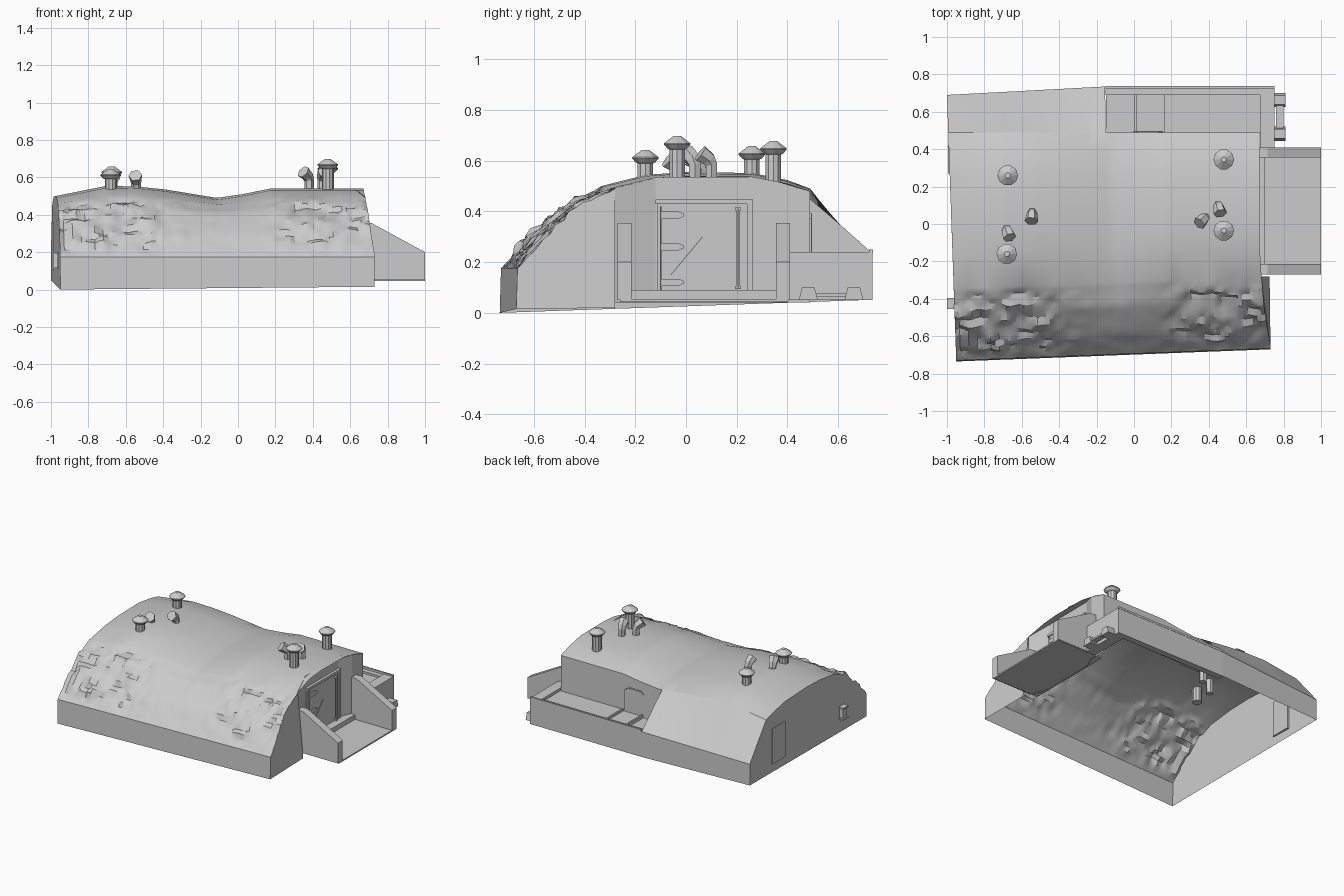
import bpy, bmesh, math
from mathutils import Vector, noise

if "Cube" in bpy.data.objects:
    bpy.data.objects.remove(bpy.data.objects["Cube"])


def finish(name, bm, smooth=None, recalc=True):
    if recalc:
        bmesh.ops.recalc_face_normals(bm, faces=bm.faces)
    me = bpy.data.meshes.new(name)
    bm.to_mesh(me)
    bm.free()
    ob = bpy.data.objects.new(name, me)
    bpy.context.collection.objects.link(ob)
    if smooth:
        bpy.ops.object.select_all(action='DESELECT')
        ob.select_set(True)
        bpy.context.view_layer.objects.active = ob
        bpy.ops.object.shade_smooth_by_angle(angle=math.radians(smooth))
    return ob


def box(name, x0, x1, y0, y1, z0, z1):
    bm = bmesh.new()
    bmesh.ops.create_cube(bm, size=1)
    for v in bm.verts:
        v.co = ((x0 + x1) / 2 + v.co.x * (x1 - x0), (y0 + y1) / 2 + v.co.y * (y1 - y0),
                (z0 + z1) / 2 + v.co.z * (z1 - z0))
    return finish(name, bm)


def prism(name, pts, offset):
    bm = bmesh.new()
    a = [bm.verts.new(p) for p in pts]
    b = [bm.verts.new(Vector(p) + Vector(offset)) for p in pts]
    bm.faces.new(a)
    bm.faces.new(b)
    for i in range(len(a)):
        j = (i + 1) % len(a)
        bm.faces.new((a[i], a[j], b[j], b[i]))
    return finish(name, bm)


def tube(name, pts, r, radii=None):
    cu = bpy.data.curves.new(name, 'CURVE')
    cu.dimensions = '3D'
    cu.bevel_depth, cu.bevel_resolution, cu.use_fill_caps = r, 1, True
    sp = cu.splines.new('POLY')
    sp.use_smooth = False
    sp.points.add(len(pts) - 1)
    for p, q, k in zip(sp.points, pts, radii or [1] * len(pts)):
        p.co = (*q, 1)
        p.radius = k
    ob = bpy.data.objects.new(name, cu)
    bpy.context.collection.objects.link(ob)
    return ob


def interp(table, x):
    for (a, p), (b, q) in zip(table, table[1:]):
        if x <= b:
            return p + (q - p) * max(0, x - a) / (b - a)
    return table[-1][1]


# Earth-covered shell: a cross-section swept along x
ROOF = [(-1, .5), (-.72, .555), (-.55, .55), (-.4, .535), (-.12, .49), (.02, .51), (.17, .54), (.7, .54)]
# y, z, how far it follows the roof line, front taper
PROF = [(-.735, 0, 0, 1), (-.73, .175, 0, 1), (-.62, .30, .1, 1), (-.47, .425, .3, 1), (-.345, .49, .7, 1),
        (-.16, .53, 1, .5), (0, .54, 1, 0), (.26, .537, 1, 0), (.40, .51, .9, 0), (.49, .48, .7, 0),
        (.61, .36, .3, 0), (.735, .235, 0, 0), (.735, .05, 0, 0)]
EDGE, CREASE, TRENCH = 9, 4, -.15


def shell_point(X, v):
    i = min(int(v), len(PROF) - 2)
    y, z, w, t = [a + (b - a) * (v - i) for a, b in zip(PROF[i], PROF[i + 1])]
    s = (X + 1) / 1.68
    y += .065 * s * t
    if v > EDGE:   # back wall narrows and drops toward the left
        k = max(0, min(1, (TRENCH - X) / .85)) * min(1, (v - EDGE) / 2)
        y -= .045 * k
        z -= .03 * k if v < len(PROF) - 1 else 0
    z += w * (interp(ROOF, X) - .54) + (.015 * s if v == 0 else 0)
    left = -.976 - .035 * y
    right = interp([(.19, .73), (.5, .68)], z) if v <= CREASE else .672
    if 1 < v < CREASE:   # lumpy earth on the front bank
        m = .15 + .85 * max(min(1, max(0, (-.3 - X) * 6)), min(1, max(0, (X - .1) * 6)))
        n = noise.noise(Vector((X * 7, v * 1.5, 2))) + 1.1 * noise.noise(Vector((X * 19, v * 3.5, 9)))
        d = .025 * n * m * min(1, (v - 1) * 2, (CREASE - v) * 1.5)
        y -= d * .7
        z += d * .7
    return Vector((left + (right - left) * s, y, z))


xs = [-1 + .85 * i / 36 for i in range(37)] + [TRENCH + .83 * i / 36 for i in range(1, 37)]
vs = [0, 1] + [1 + 3 * i / 16 for i in range(1, 17)] + list(range(5, len(PROF)))
k_edge, k_crease = vs.index(EDGE), vs.index(CREASE)
bm = bmesh.new()
grid = []
for X in xs:
    n = len(vs) if X <= TRENCH + 1e-6 else k_edge + 1
    grid.append([bm.verts.new(shell_point(X, v)) for v in vs[:n]])
for a, b in zip(grid, grid[1:]):
    for j in range(min(len(a), len(b)) - 1):
        bm.faces.new((a[j], b[j], b[j + 1], a[j + 1]))
# end walls, and the upright wall along the trench
bm.faces.new(grid[0])
bm.faces.new(grid[-1][:k_crease + 1] + [bm.verts.new((.725, -.28, .02))])
lows = [bm.verts.new((c[k_edge].co.x, c[k_edge].co.y, .2)) for c in grid[36:]]
for a, b, p, q in zip(grid[36:], grid[37:], lows, lows[1:]):
    bm.faces.new((a[k_edge], b[k_edge], q, p))
end = grid[36]
bm.faces.new(end[k_edge:-1] + [bm.verts.new(end[-2].co - Vector((0, 0, .035))), lows[0]])
finish("earth_shell", bm, 28)

# Splayed entrance wall under the roof edge
cols = [(-.28, .68), (-.12, .63), (.26, .63), (.36, .672), (.49, .672)]
front = [(-.28, .495), (-.12, .535), (.26, .537), (.36, .518), (.49, .48)]
bm = bmesh.new()
rows = [(bm.verts.new((x, y, .04)), bm.verts.new((x, y, interp(front, y)))) for y, x in cols]
for a, b in zip(rows, rows[1:]):
    bm.faces.new((a[0], b[0], b[1], a[1]))
finish("entrance_wall", bm, recalc=False)

# Door with frame, hinges, handle and brace
box("door", .62, .642, -.115, .24, .09, .43)
box("door_frame_top", .62, .65, -.12, .265, .43, .448)
box("door_frame_side", .62, .65, .24, .265, .09, .43)
for i, z in enumerate((.385, .26, .12)):
    prism(f"hinge_{i}", [(.64, -.1, z - .014), (.64, -.03, z - .014), (.64, -.008, z - .004),
                         (.64, -.008, z + .006), (.64, -.03, z + .014), (.64, -.1, z + .014)], (.012, 0, 0))
tube("hinge_rod", [(.65, -.1, .09), (.65, -.1, .42)], .004)
tube("door_handle", [(.655, .205, .095), (.655, .205, .415)], .006)
for z in (.1, .41):
    box("handle_mount", .64, .66, .193, .217, z - .006, z + .006)
tube("door_brace", [(.645, -.06, .15), (.645, .065, .3)], .002)

# Entrance floor, threshold and wing walls
box("entrance_floor", .62, 1, -.26, .405, .045, .055)
box("threshold", .62, .7, -.215, .355, .05, .09)
for name, y in (("wing_front", -.27), ("wing_back", .355)):
    prism(name, [(.67, y, .05), (1, y, .05), (1, y, .2), (.715, y, .355), (.67, y, .355)], (0, .055, 0))

# Trench parapet, with a shallow floor stepping down at the left
box("parapet_back", -.152, .75, .69, .735, .05, .235)
box("parapet_end", .675, .75, .41, .735, .05, .24)
box("parapet_lip", -.152, .75, .725, .737, .235, .25)
for i, (x0, x1, z) in enumerate([(-.15, .01, .20), (.01, .17, .21), (.17, .68, .22)]):
    box(f"trench_floor_{i}", x0, x1, .485, .695, z - .008, z)
for x in (.01, .17):
    box("trench_step_riser", x - .006, x + .006, .485, .695, .2, .225)
tube("trench_door_outline", [(.0, .492, .37), (.02, .492, .39), (.13, .492, .39), (.15, .492, .37), (.15, .492, .22)], .005)

# Low bench on the outside of the parapet end
for y in (.445, .625):
    prism("bench_bracket", [(.75, y, .05), (.75, y + .075, .05), (.75, y + .062, .1), (.75, y + .013, .1)], (.06, 0, 0))
box("bench_slab", .76, .8, .5, .64, .065, .078)

# Left end door and window box
box("side_door", -.995, -.975, .27, .42, .1, .36)
box("side_window", -.99, -.962, -.445, -.405, .12, .19)
box("side_window_sill", -1, -.962, -.455, -.395, .11, .12)
box("side_window_top", -1, -.962, -.455, -.395, .19, .2)


# Roof vents with conical caps
def vent(name, x, y, top):
    prof = [(.032, .44 - top), (.032, -.055), (.04, -.052), (.055, -.036), (.055, -.031), (.015, -.002)]
    bm = bmesh.new()
    n = 10
    rings = [[bm.verts.new((x + r * math.cos(2 * math.pi * k / n), y + r * math.sin(2 * math.pi * k / n), top + z))
              for k in range(n)] for r, z in prof]
    for a, b in zip(rings, rings[1:]):
        for k in range(n):
            bm.faces.new((a[k], a[(k + 1) % n], b[(k + 1) % n], b[k]))
    bm.faces.new(rings[-1])
    bm.faces.new(rings[0])
    finish(name, bm)


for i, (x, y, top) in enumerate([(-.675, .26, .66), (-.68, -.16, .645), (.48, .345, .68), (.48, -.035, .70)]):
    vent(f"mushroom_vent_{i}", x, y, top)

# Bent exhaust pipes: base position, heading of the mouth, bend height
for i, (x, y, a, h) in enumerate([(-.545, .06, 265, .565), (-.68, -.03, 290, .56),
                                  (.38, .035, 225, .585), (.45, .1, 285, .585)]):
    dx, dy = math.cos(math.radians(a)), math.sin(math.radians(a))
    tube(f"bent_pipe_{i}", [(x, y, .45), (x, y, h), (x + dx * .01, y + dy * .01, h + .02),
                            (x + dx * .045, y + dy * .045, h + .045)], .029, [.85, .9, 1.05, 1.25])
